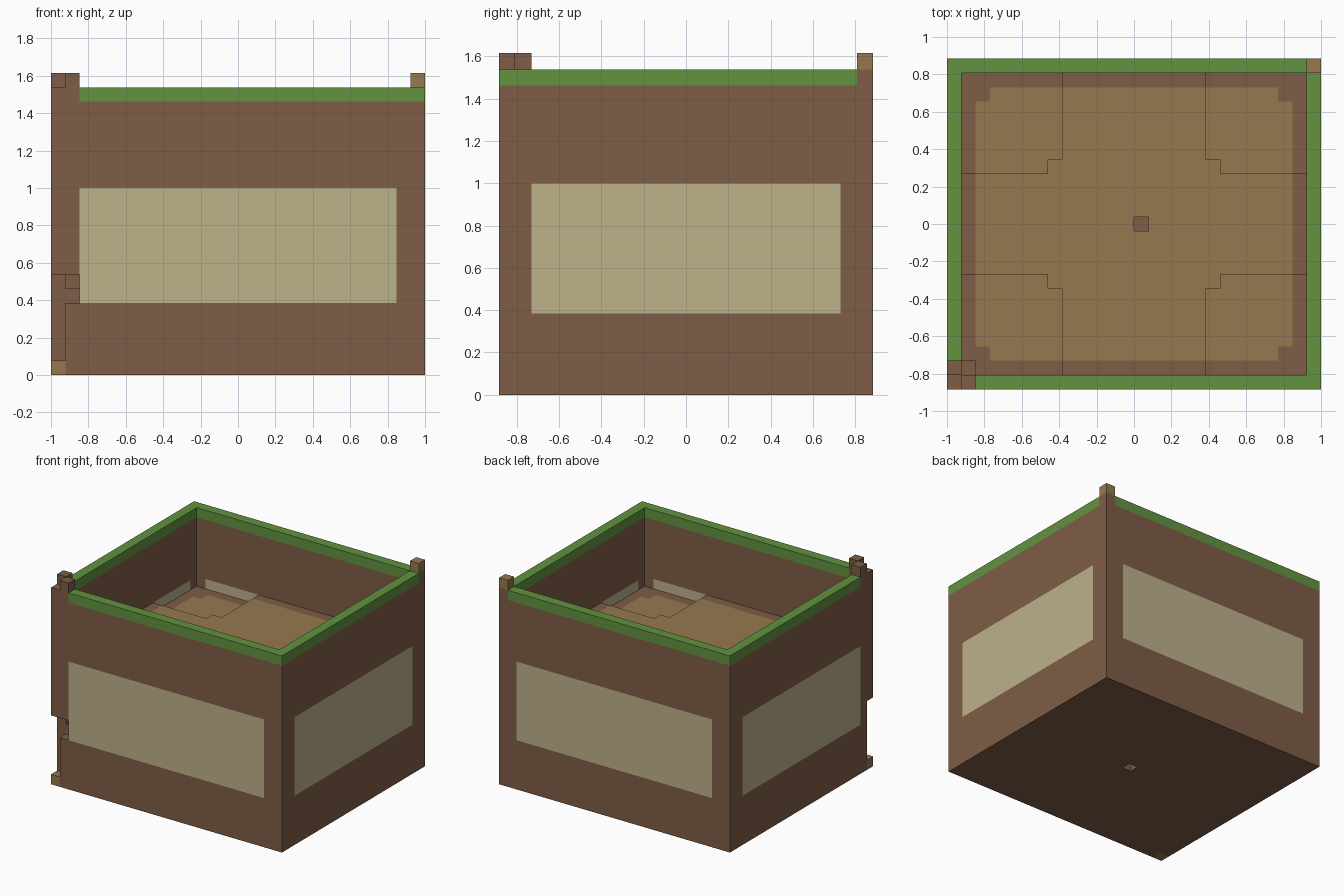
import bpy
import bmesh
from mathutils import Vector

default = bpy.data.objects.get("Cube")
if default:
    bpy.data.objects.remove(default, do_unlink=True)

# Block grid: width, depth, wall height
NX, NY, NZ = 26, 23, 20
SIZE = 2 / NX
FLOOR = 12
ORIGIN = Vector((-NX / 2, -NY / 2, 0))


def linear(c):
    c /= 255
    return c / 12.92 if c <= 0.04045 else ((c + 0.055) / 1.055) ** 2.4


def material(name, r, g, b):
    mat = bpy.data.materials.new(name)
    colour = (linear(r), linear(g), linear(b), 1)
    mat.diffuse_color = colour
    mat.use_nodes = True
    shader = mat.node_tree.nodes["Principled BSDF"]
    shader.inputs["Base Color"].default_value = colour
    shader.inputs["Roughness"].default_value = 0.9
    return mat


BROWN, TAN, GREEN, CREAM = range(4)
materials = [
    material("earth brown", 126, 93, 71),
    material("tan", 150, 121, 80),
    material("grass green", 98, 147, 64),
    material("cream", 189, 178, 139),
]


def block(x0, x1, y0, y1, z0, z1):
    return [(x, y, z) for x in range(x0, x1) for y in range(y0, y1) for z in range(z0, z1)]


def mirrored(x, y):
    """Fold a column onto one quarter of the box."""
    return min(x, NX - 1 - x), min(y, NY - 1 - y)


def wall_colour(x, y, z):
    mx, my = mirrored(x, y)
    in_panel = (my == 0 and mx >= 2) or (mx == 0 and my >= 2)
    return CREAM if in_panel and 5 <= z < 13 else BROWN


def floor_colour(x, y, z):
    mx, my = mirrored(x, y)
    inside = mx >= 2 and my >= 2 and (mx, my) != (2, 2)
    return TAN if inside and z >= FLOOR - 1 else BROWN


parts = {}

# Walls: a one-block shell with a cream panel on each side
shell = [c for c in block(0, NX, 0, NY, 0, NZ - 1) if min(mirrored(c[0], c[1])) == 0]
parts["walls"] = {c: wall_colour(*c) for c in shell}

# Green rim along the top
ring = [c for c in block(0, NX, 0, NY, NZ - 1, NZ) if min(mirrored(c[0], c[1])) == 0]
parts["rim"] = {c: GREEN for c in ring}

# Floor with a raised cross and stepped inner corners
cells = block(1, NX - 1, 1, NY - 1, 0, FLOOR)
for x, y, z in block(1, NX - 1, 1, NY - 1, FLOOR, FLOOR + 1):
    mx, my = mirrored(x, y)
    if mx >= 8 or my >= 8 or (mx == 7 and my == 7):
        cells.append((x, y, z))
parts["floor"] = {c: floor_colour(*c) for c in cells}
parts["floor"][1, 1, FLOOR] = BROWN

# Small pits at the middle of the floor and underside
for z in (0, FLOOR):
    del parts["floor"][13, 11, z]
parts["floor"][13, 11, FLOOR - 1] = BROWN

# Notched corner post with two prongs
for x, y in ((0, 0), (1, 0), (0, 1)):
    del parts["rim"][x, y, NZ - 1]
post = [(0, 0, NZ - 1)] + block(1, 2, 0, 1, NZ - 1, NZ + 1) + block(0, 1, 1, 2, NZ - 1, NZ + 1)
parts["notched_post"] = {c: BROWN for c in post}
for c in block(0, 1, 0, 1, 1, 7) + block(1, 2, 0, 1, 5, 7):
    del parts["walls"][c]
del parts["floor"][1, 1, 6]
parts["walls"][0, 0, 0] = TAN

# Opposite corner post with a tan cap
del parts["rim"][NX - 1, NY - 1, NZ - 1]
parts["capped_post"] = {(NX - 1, NY - 1, NZ - 1): BROWN, (NX - 1, NY - 1, NZ): TAN}

filled = {c for part in parts.values() for c in part}


def build(name, part):
    """Skin the exposed sides of a part and merge flat areas."""
    bm = bmesh.new()
    verts = {}

    def vert(p):
        if p not in verts:
            verts[p] = bm.verts.new((Vector(p) + ORIGIN) * SIZE)
        return verts[p]

    for cell, colour in part.items():
        for axis in range(3):
            b, c = (axis + 1) % 3, (axis + 2) % 3
            for side in (0, 1):
                neighbour = list(cell)
                neighbour[axis] += 1 if side else -1
                if tuple(neighbour) in filled:
                    continue
                loop = []
                for u, v in ((0, 0), (1, 0), (1, 1), (0, 1)):
                    p = list(cell)
                    p[axis] += side
                    p[b] += u
                    p[c] += v
                    loop.append(vert(tuple(p)))
                face = bm.faces.new(loop if side else loop[::-1])
                face.material_index = colour
    bmesh.ops.dissolve_limit(bm, angle_limit=0.01, verts=bm.verts[:], edges=bm.edges[:],
                             delimit={'MATERIAL', 'NORMAL'})
    bmesh.ops.triangulate(bm, faces=[f for f in bm.faces if len(f.verts) > 4])
    mesh = bpy.data.meshes.new(name)
    bm.to_mesh(mesh)
    bm.free()
    for mat in materials:
        mesh.materials.append(mat)
    obj = bpy.data.objects.new(name, mesh)
    bpy.context.collection.objects.link(obj)


for part_name, part_cells in parts.items():
    build(part_name, part_cells)
